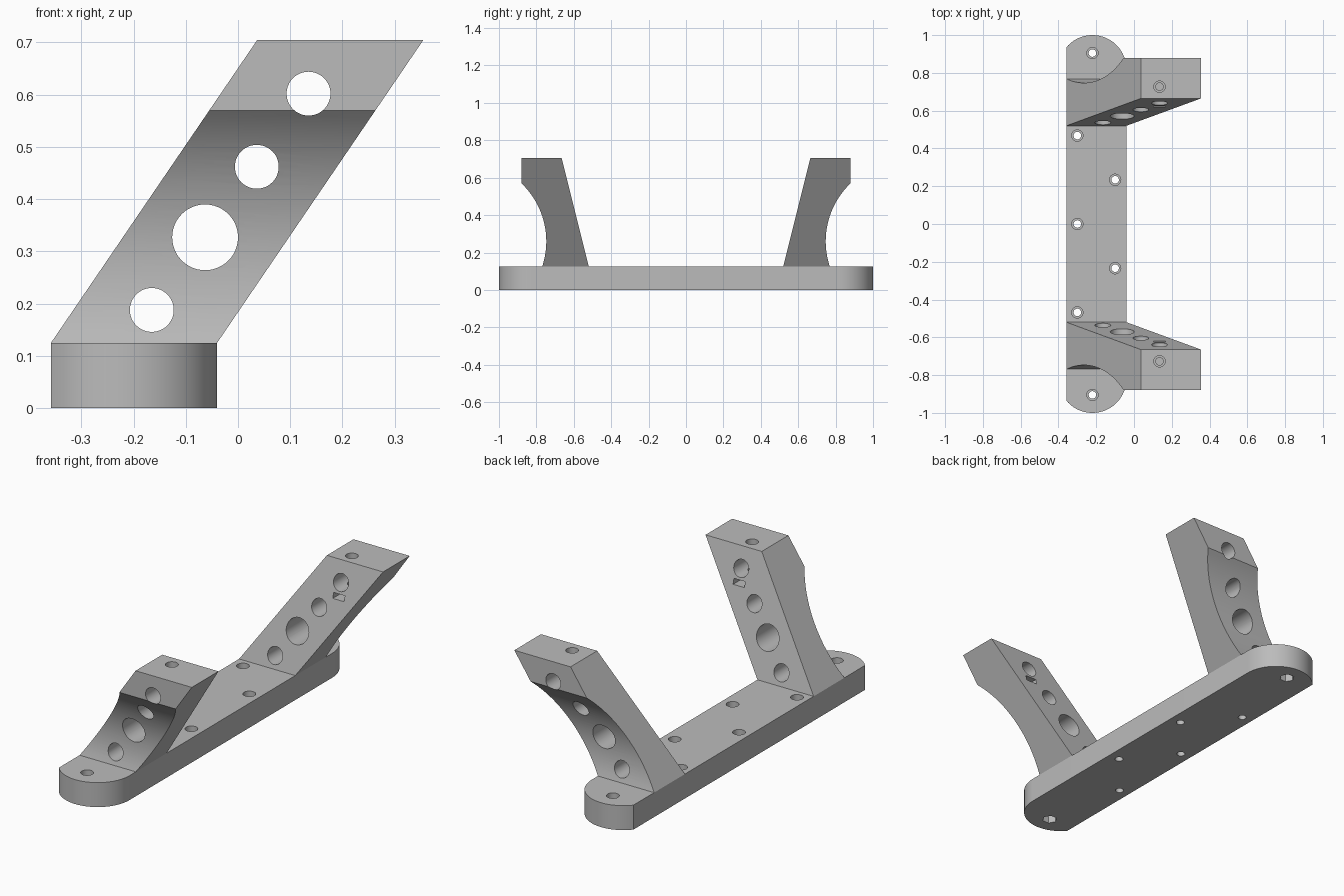
import bpy, bmesh, math

cube = bpy.data.objects.get("Cube")
if cube:
    bpy.data.objects.remove(cube, do_unlink=True)

BASE_TOP, TOP = 0.125, 0.705
LEFT, RIGHT = -0.358, -0.04
LEAN = 0.395 / (TOP - BASE_TOP)      # sideways lean of the arms

grey = bpy.data.materials.new("plain grey")
grey.use_nodes = True
GREY = (0.5, 0.5, 0.5, 1)
grey.diffuse_color = GREY
grey.node_tree.nodes["Principled BSDF"].inputs["Base Color"].default_value = GREY


def prism(name, outline, offset):
    """Extrude a closed 3D outline along an offset."""
    bm = bmesh.new()
    face = bm.faces.new([bm.verts.new(p) for p in outline])
    ext = bmesh.ops.extrude_face_region(bm, geom=[face])["geom"]
    bmesh.ops.translate(bm, vec=offset, verts=[v for v in ext if isinstance(v, bmesh.types.BMVert)])
    bmesh.ops.recalc_face_normals(bm, faces=bm.faces)
    mesh = bpy.data.meshes.new(name)
    bm.to_mesh(mesh)
    bm.free()
    obj = bpy.data.objects.new(name, mesh)
    bpy.context.collection.objects.link(obj)
    mesh.materials.append(grey)
    return obj


def ring(r, sides):
    steps = [2 * math.pi * i / sides for i in range(sides)]
    return [(r * math.cos(a), r * math.sin(a)) for a in steps]


def upright(x, y, z0, z1, r, sides=32):
    return prism("cutter", [(x + u, y + v, z0) for u, v in ring(r, sides)], (0, 0, z1 - z0))


def crosswise(x, z, r):
    return prism("cutter", [(x + u, 0.3, z + v) for u, v in ring(r, 48)], (0, 0.8, 0))


def cut(obj, cutter):
    mod = obj.modifiers.new("cut", "BOOLEAN")
    mod.operation = "DIFFERENCE"
    mod.solver = "EXACT"
    mod.object = cutter
    apply(obj)
    bpy.data.objects.remove(cutter, do_unlink=True)


def apply(obj):
    bpy.context.view_layer.update()
    graph = bpy.context.evaluated_depsgraph_get()
    mesh = bpy.data.meshes.new_from_object(obj.evaluated_get(graph))
    obj.modifiers.clear()
    obj.data = mesh


def smooth(obj):
    bpy.ops.object.select_all(action="DESELECT")
    obj.select_set(True)
    bpy.context.view_layer.objects.active = obj
    bpy.ops.object.shade_smooth_by_angle(angle=math.radians(30))


# Base plate: a bar whose round ends are trimmed flat on the left edge
R, CX = 0.18, -0.22
start = math.pi - math.acos((CX - LEFT) / R)
arc = [start * i / 32 for i in range(33)]
end = [(CX + R * math.cos(a), 1 - R + R * math.sin(a)) for a in arc]
outline = end + [(x, -y) for x, y in reversed(end)]
base = prism("base_plate", [(x, y, 0) for x, y in outline], (0, 0, BASE_TOP))

# Stepped screw holes along the plate
for x, y in [(-0.3, -0.468), (-0.3, 0), (-0.3, 0.468), (-0.1, -0.234), (-0.1, 0.234)]:
    cut(base, upright(x, y, -0.1, 0.2, 0.02))
    cut(base, upright(x, y, 0.075, 0.2, 0.03))

# End holes with hexagonal nut pockets underneath
for y in (-0.905, 0.905):
    cut(base, upright(CX, y, -0.1, 0.2, 0.02))
    cut(base, upright(CX, y, 0.085, 0.2, 0.03))
    cut(base, upright(CX, y, -0.1, 0.045, 0.036, 6))
smooth(base)

# Leaning arm: side profile with a hollow outer curve, extruded across
AR, AZ, KINK = 0.428, 0.26, 0.57
curve = [BASE_TOP + (KINK - BASE_TOP) * i / 28 for i in range(29)]
profile = [(0.52, BASE_TOP)]
profile += [(0.747 + AR - math.sqrt(AR**2 - (z - AZ)**2), z) for z in curve]
profile += [(0.88, TOP), (0.665, TOP)]
arm = prism("arms", [(LEFT + LEAN * (z - BASE_TOP), y, z) for y, z in profile],
            (RIGHT - LEFT, 0, 0))

# Lightening holes through the arm
for x, z, r in [(-0.165, 0.188, 0.042), (-0.063, 0.327, 0.063),
                (0.036, 0.462, 0.042), (0.135, 0.602, 0.042)]:
    cut(arm, crosswise(x, z, r))

# Top screw hole and the nut slot below it
SX, SY = 0.135, 0.727
cut(arm, upright(SX, SY, 0.5, 0.8, 0.02))
cut(arm, upright(SX, SY, 0.665, 0.8, 0.03))
slot = [(SX - 0.032, 0.5), (SX + 0.032, 0.5), (SX + 0.032, 0.76), (SX - 0.032, 0.76)]
cut(arm, prism("cutter", [(x, y, 0.52) for x, y in slot], (0, 0, 0.028)))

# Matching arm at the other end
mirror = arm.modifiers.new("mirror", "MIRROR")
mirror.use_axis = (False, True, False)
mirror.use_mirror_merge = False
apply(arm)
smooth(arm)
